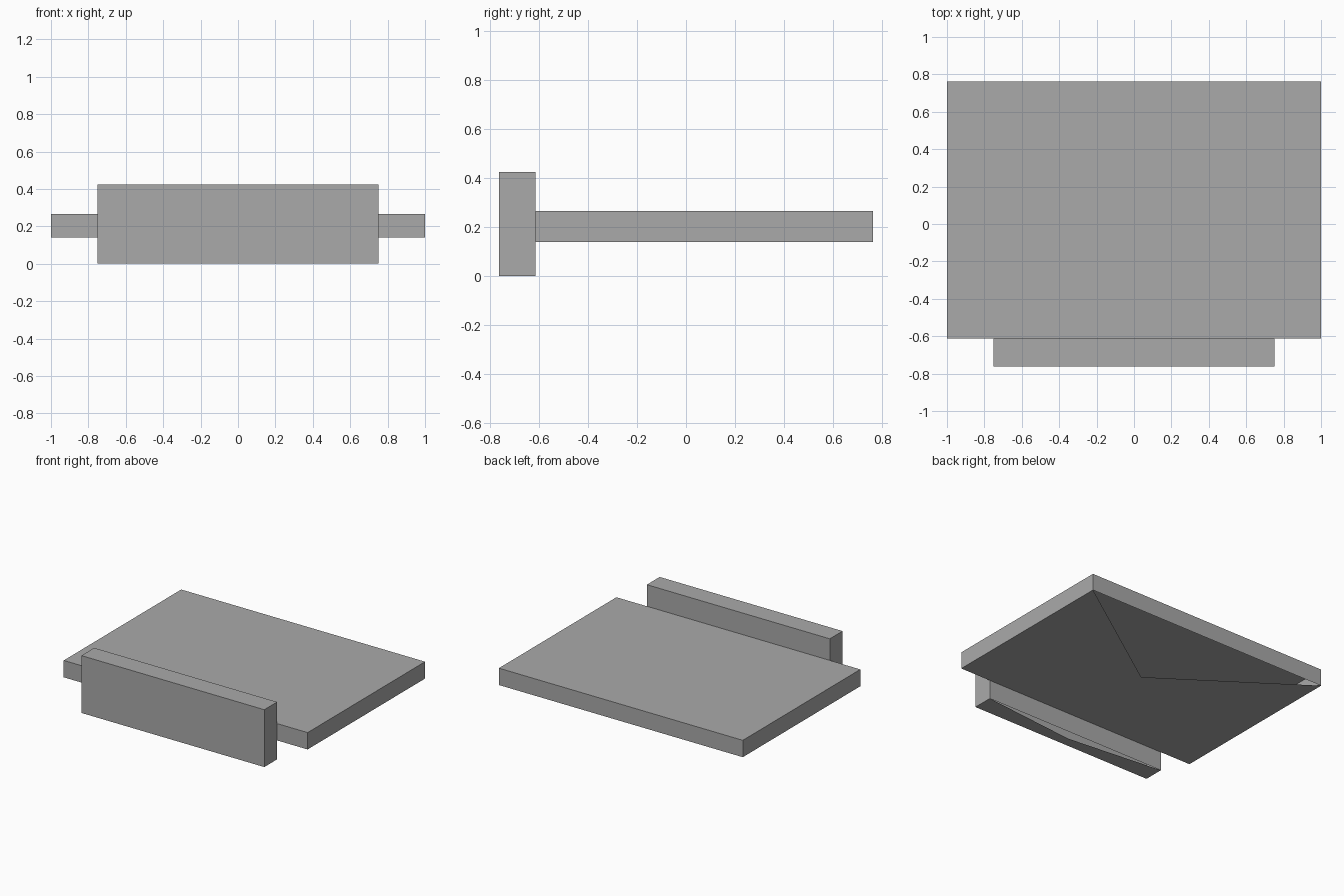
import bpy
import bmesh
from mathutils import Vector

cube = bpy.data.objects.get("Cube")
if cube:
    bpy.data.objects.remove(cube, do_unlink=True)

# Single plain grey
GREY = (0.4, 0.4, 0.4, 1.0)
grey = bpy.data.materials.new("plain grey")
grey.use_nodes = True
grey.diffuse_color = GREY
grey.node_tree.nodes["Principled BSDF"].inputs["Base Color"].default_value = GREY


def open_box(name, low, high):
    """Flat-sided box whose underside lacks its rear triangular quarter."""
    low, high = Vector(low), Vector(high)
    size, centre = high - low, (low + high) / 2
    bm = bmesh.new()
    bmesh.ops.create_cube(bm, size=1)
    for v in bm.verts:
        v.co = Vector(a * b for a, b in zip(v.co, size)) + centre

    # Split the underside into a fan and remove the quarter at the back
    bm.normal_update()
    bottom = min(bm.faces, key=lambda f: f.calc_center_median().z)
    fan = bmesh.ops.poke(bm, faces=[bottom])["faces"]
    rear = max(fan, key=lambda f: f.calc_center_median().y)
    bmesh.ops.delete(bm, geom=[rear], context="FACES_ONLY")

    mesh = bpy.data.meshes.new(name)
    bm.to_mesh(mesh)
    bm.free()
    mesh.materials.append(grey)
    obj = bpy.data.objects.new(name, mesh)
    bpy.context.collection.objects.link(obj)
    return obj


# Wide horizontal slab with an upright panel against its front edge
open_box("slab", (-1, -0.613, 0.14), (1, 0.763, 0.265))
open_box("front_panel", (-0.75, -0.763, 0), (0.75, -0.613, 0.425))
